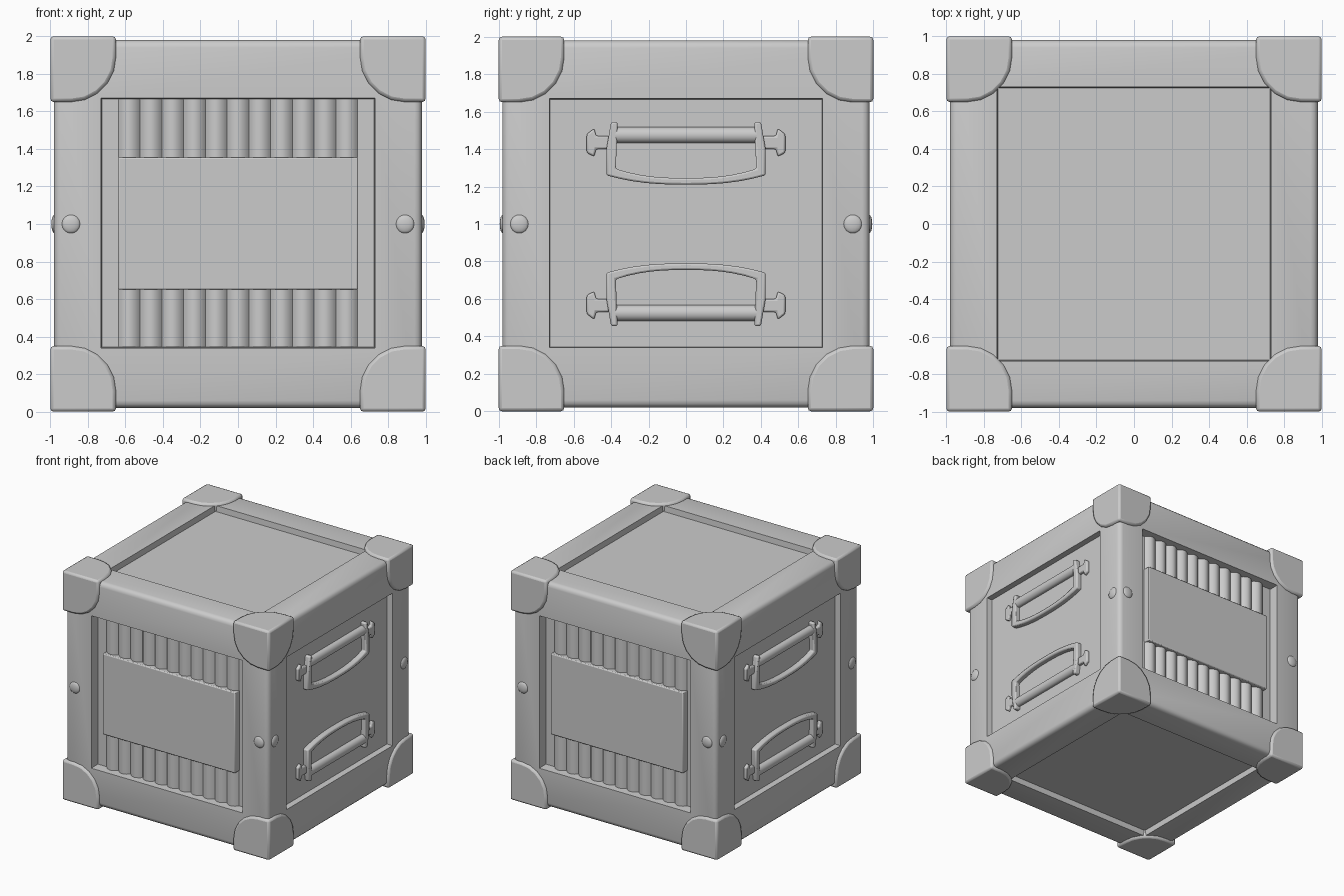
import bpy, bmesh, math
from mathutils import Vector

if "Cube" in bpy.data.objects:
    bpy.data.objects.remove(bpy.data.objects["Cube"])


def finish(bm, name, bevel=0.0, segs=2, angle=30):
    bmesh.ops.recalc_face_normals(bm, faces=bm.faces[:])
    me = bpy.data.meshes.new(name)
    bm.to_mesh(me)
    bm.free()
    ob = bpy.data.objects.new(name, me)
    bpy.context.collection.objects.link(ob)
    if bevel:
        m = ob.modifiers.new("bevel", 'BEVEL')
        m.width, m.segments, m.limit_method = bevel, segs, 'ANGLE'
    bpy.ops.object.select_all(action='DESELECT')
    ob.select_set(True)
    bpy.context.view_layer.objects.active = ob
    bpy.ops.object.shade_smooth_by_angle(angle=math.radians(angle))
    return ob


def box_bm(lo, hi):
    bm = bmesh.new()
    bmesh.ops.create_cube(bm, size=1)
    for v in bm.verts:
        v.co = Vector([lo[i] if v.co[i] < 0 else hi[i] for i in range(3)])
    return bm


def prism(name, pts, place, d0, d1, bevel=0.0):
    # extrude a 2D outline between two depths; place maps (u, v, depth) to 3D
    bm = bmesh.new()
    f = bm.faces.new([bm.verts.new(place(u, v, d0)) for u, v in pts])
    r = bmesh.ops.extrude_face_region(bm, geom=[f])
    off = Vector(place(0, 0, d1)) - Vector(place(0, 0, d0))
    for g in r['geom']:
        if isinstance(g, bmesh.types.BMVert):
            g.co += off
    return finish(bm, name, bevel)


# crate body: rounded cube with a recessed panel sunk into each face
B = 0.98
bm = box_bm((-B, -B, 1 - B), (B, B, 1 + B))
bmesh.ops.bevel(bm, geom=bm.edges[:], offset=0.04, segments=3, profile=0.5,
                affect='EDGES')
limits = [(-0.73, 0.73), (-0.73, 0.73), (0.34, 1.67)]
for f in [f for f in bm.faces if f.calc_area() > 1]:
    n = f.normal.copy()
    ax = max(range(3), key=lambda i: abs(n[i]))
    bmesh.ops.inset_individual(bm, faces=[f], thickness=0.1)
    mid = f.calc_center_median()
    for v in f.verts:
        for i in range(3):
            if i != ax:
                v.co[i] = limits[i][0] if v.co[i] < mid[i] else limits[i][1]
    bmesh.ops.inset_individual(bm, faces=[f], thickness=0.006,
                               depth=-(0.05, 0.085, 0.05)[ax])
finish(bm, "crate_body")

# corner caps: cubes with the inward edges rounded off
for sx in (-1, 1):
    for sy in (-1, 1):
        for sz in (-1, 1):
            bm = box_bm((0.65,) * 3, (1,) * 3)
            inner = [e for e in bm.edges if sum(
                all(v.co[i] < 0.7 for v in e.verts) for i in range(3)) == 2]
            bmesh.ops.bevel(bm, geom=inner, offset=0.24, segments=5,
                            profile=0.5, affect='EDGES')
            for v in bm.verts:
                v.co = Vector((sx * v.co.x, sy * v.co.y, 1 + sz * v.co.z))
            finish(bm, "corner_cap", 0.018, 2, 40)

for s in (-1, 1):
    # corrugated sheet behind the front and back plates
    pitch, n = 0.116, 11
    w = pitch * n / 2
    wave = []
    for i in range(n * 10 + 1):
        wave.append((-w + i * pitch / 10,
                     0.899 + 0.034 * abs(math.sin(math.pi * i / 10)) ** 0.8))
    outline = [(-w, 0.88)] + wave + [(w, 0.88)]
    prism("corrugated_sheet", outline,
          lambda u, v, d, s=s: (u, s * v, d), 0.345, 1.665)

    # flat label plate
    bm = box_bm((-0.64, min(s * 0.88, s * 0.955), 0.65),
                (0.64, max(s * 0.88, s * 0.955), 1.355))
    finish(bm, "face_plate", 0.008)

    # handles on the two sides, lower one mirrored from the upper
    for sz in (-1, 1):
        def side(u, v, d, s=s, sz=sz):
            return (s * d, u, 1 + sz * v)
        N = 12
        outer = [(0.425 - 0.85 * i / N,
                  0.21 + 0.05 * abs(2 * i / N - 1) ** 2.5) for i in range(N + 1)]
        inner = [(u * 0.375 / 0.425, v + 0.035) for u, v in reversed(outer)]
        loop = ([(0.40, 0.545), (0.425, 0.40)] + outer +
                [(-0.425, 0.40), (-0.40, 0.545), (-0.365, 0.545)] +
                inner + [(0.365, 0.545)])
        prism("handle_grip", loop, side, 0.92, 0.975, 0.01)

        # hinge bar
        bar = [(0.94 + 0.036 * math.cos(math.tau * k / 16),
                0.475 + 0.042 * math.sin(math.tau * k / 16)) for k in range(16)]
        prism("hinge_bar", bar,
              lambda u, v, d, s=s, sz=sz: (s * u, d, 1 + sz * v), -0.38, 0.38)

        # hinge lugs
        for sy in (-1, 1):
            lug = [(sy * a, b) for a, b in
                   ((0.41, 0.40), (0.48, 0.40), (0.49, 0.36), (0.53, 0.38),
                    (0.53, 0.48), (0.49, 0.51), (0.48, 0.47), (0.41, 0.47))]
            prism("hinge_lug", lug, side, 0.92, 0.955, 0.01)

# small rivets at mid height on the frame posts
for k in range(4):
    a = k * math.pi / 2
    c, sn = math.cos(a), math.sin(a)
    for u in (-0.89, 0.89):
        bm = bmesh.new()
        bmesh.ops.create_uvsphere(bm, u_segments=16, v_segments=8, radius=0.05)
        for v in bm.verts:
            x, y = u + v.co.x, -0.977 + v.co.y * 0.35
            v.co = Vector((x * c - y * sn, x * sn + y * c, 1 + v.co.z))
        finish(bm, "rivet", angle=60)
